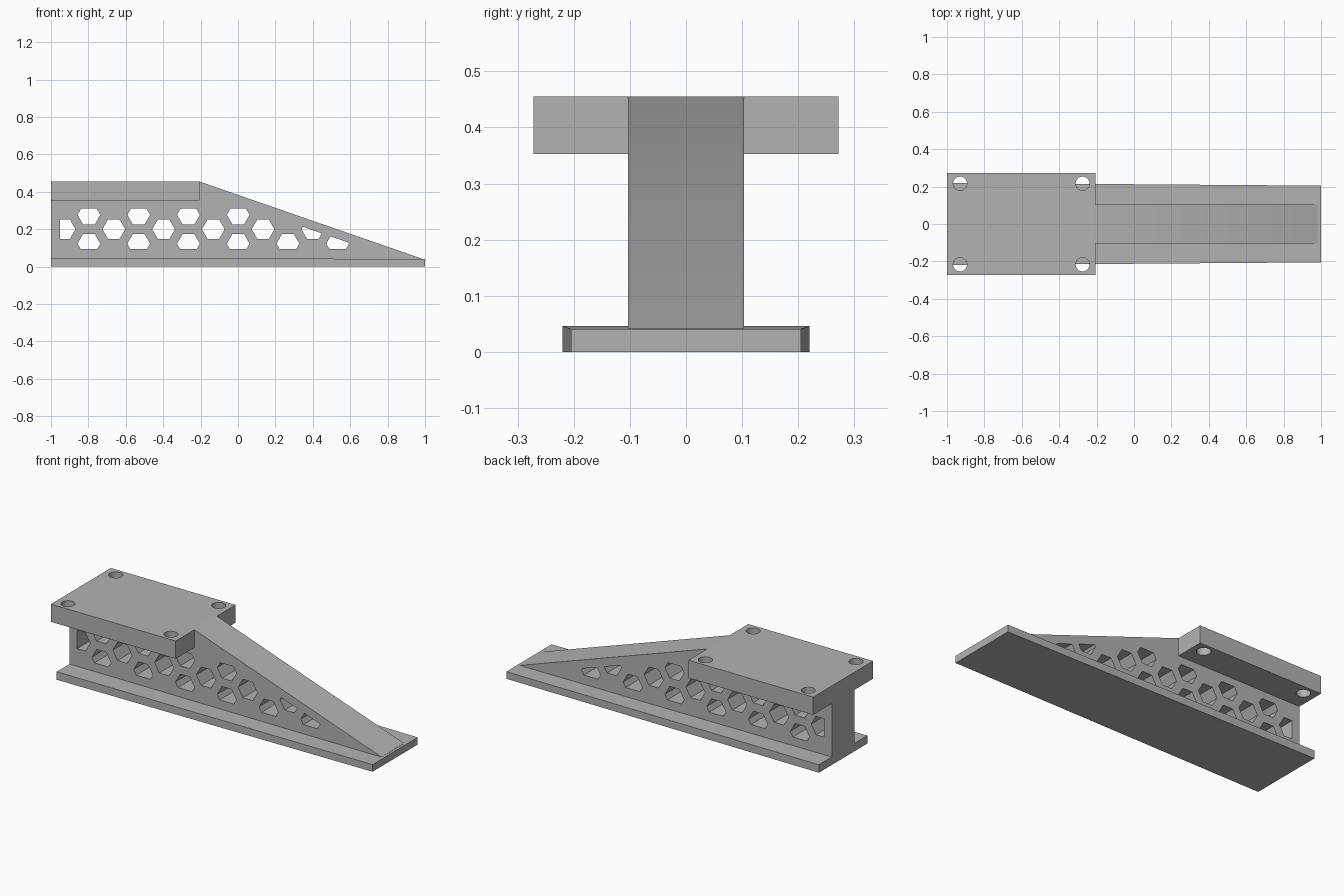
import bpy, bmesh, math
from mathutils import Vector

if "Cube" in bpy.data.objects:
    bpy.data.objects.remove(bpy.data.objects["Cube"])

grey = bpy.data.materials.new("grey")
grey.diffuse_color = (0.45, 0.45, 0.45, 1)
grey.use_nodes = True
grey.node_tree.nodes["Principled BSDF"].inputs["Base Color"].default_value = grey.diffuse_color


def loft(name, a, b):
    """Solid between two matching rings of points."""
    bm = bmesh.new()
    ra = [bm.verts.new(p) for p in a]
    rb = [bm.verts.new(p) for p in b]
    n = len(ra)
    bm.faces.new(ra)
    bm.faces.new(rb[::-1])
    for i in range(n):
        j = (i + 1) % n
        bm.faces.new((ra[j], ra[i], rb[i], rb[j]))
    bmesh.ops.recalc_face_normals(bm, faces=bm.faces)
    me = bpy.data.meshes.new(name)
    bm.to_mesh(me)
    bm.free()
    me.materials.append(grey)
    ob = bpy.data.objects.new(name, me)
    bpy.context.collection.objects.link(ob)
    return ob


def along_y(name, profile, half):
    return loft(name, [(x, -half, z) for x, z in profile], [(x, half, z) for x, z in profile])


def along_z(name, profile, z0, z1):
    return loft(name, [(x, y, z0) for x, y in profile], [(x, y, z1) for x, y in profile])


def ring(cx, cy, r, n):
    return [Vector((cx + r * math.cos(math.tau * i / n), cy + r * math.sin(math.tau * i / n)))
            for i in range(n)]


def clip(poly, nx, ny, limit):
    """Keep the part of a convex polygon where nx*x + ny*y <= limit."""
    out = []
    for i, q in enumerate(poly):
        p = poly[i - 1]
        dp, dq = (nx * v.x + ny * v.y - limit for v in (p, q))
        if dp * dq < 0:
            out.append(p.lerp(q, dp / (dp - dq)))
        if dq <= 0:
            out.append(q)
    return out


def combine(target, other, operation):
    mod = target.modifiers.new("join", 'BOOLEAN')
    mod.operation, mod.solver, mod.object = operation, 'EXACT', other
    bpy.context.view_layer.objects.active = target
    bpy.ops.object.modifier_apply(modifier=mod.name)
    bpy.data.objects.remove(other)


# central web with the sloping ramp
TOP, BEND, TIP = 0.455, -0.206, 0.985
slope = (TOP - 0.042) / (TIP - BEND)
bracket = along_y("bracket", [(-1, 0.02), (-1, TOP), (BEND, TOP), (TIP, 0.042), (TIP, 0.02)], 0.103)

# honeycomb openings, trimmed to a margin inside the web
pitch, hex_r = 0.133, 0.061
for col in range(12):
    x = -0.93 + pitch * col
    rows = (0.2,) if col % 2 == 0 else (0.123, 0.277)
    for z in rows:
        if z > 0.25 and x > 0.2:
            continue
        poly = ring(x, z, hex_r, 6)
        for edge in ((-1, 0, 0.952), (0, -1, -0.095), (0, 1, 0.31),
                     (slope, 1, TOP + slope * BEND - 0.05)):
            poly = clip(poly, *edge)
        if len(poly) > 2:
            combine(bracket, along_y("opening", poly, 0.2), 'DIFFERENCE')

# mounting plate with four bolt holes
plate = along_z("mounting_plate", [(-1, -0.272), (BEND, -0.272), (BEND, 0.272), (-1, 0.272)], 0.353, TOP)
for x in (-0.93, -0.275):
    for y in (-0.217, 0.217):
        combine(plate, along_z("bolt_hole", ring(x, y, 0.037, 32), 0.3, 0.5), 'DIFFERENCE')
combine(bracket, plate, 'UNION')

# base, slightly narrower and thinner toward the tip
base = loft("base",
            [(-1, -0.22, 0), (-1, 0.22, 0), (-1, 0.22, 0.046), (-1, -0.22, 0.046)],
            [(1, -0.205, 0), (1, 0.205, 0), (1, 0.205, 0.041), (1, -0.205, 0.041)])
combine(bracket, base, 'UNION')

# smooth bolt holes, crisp edges elsewhere
bpy.ops.object.select_all(action='DESELECT')
bracket.select_set(True)
bpy.context.view_layer.objects.active = bracket
bpy.ops.object.shade_smooth_by_angle(angle=math.radians(20))
